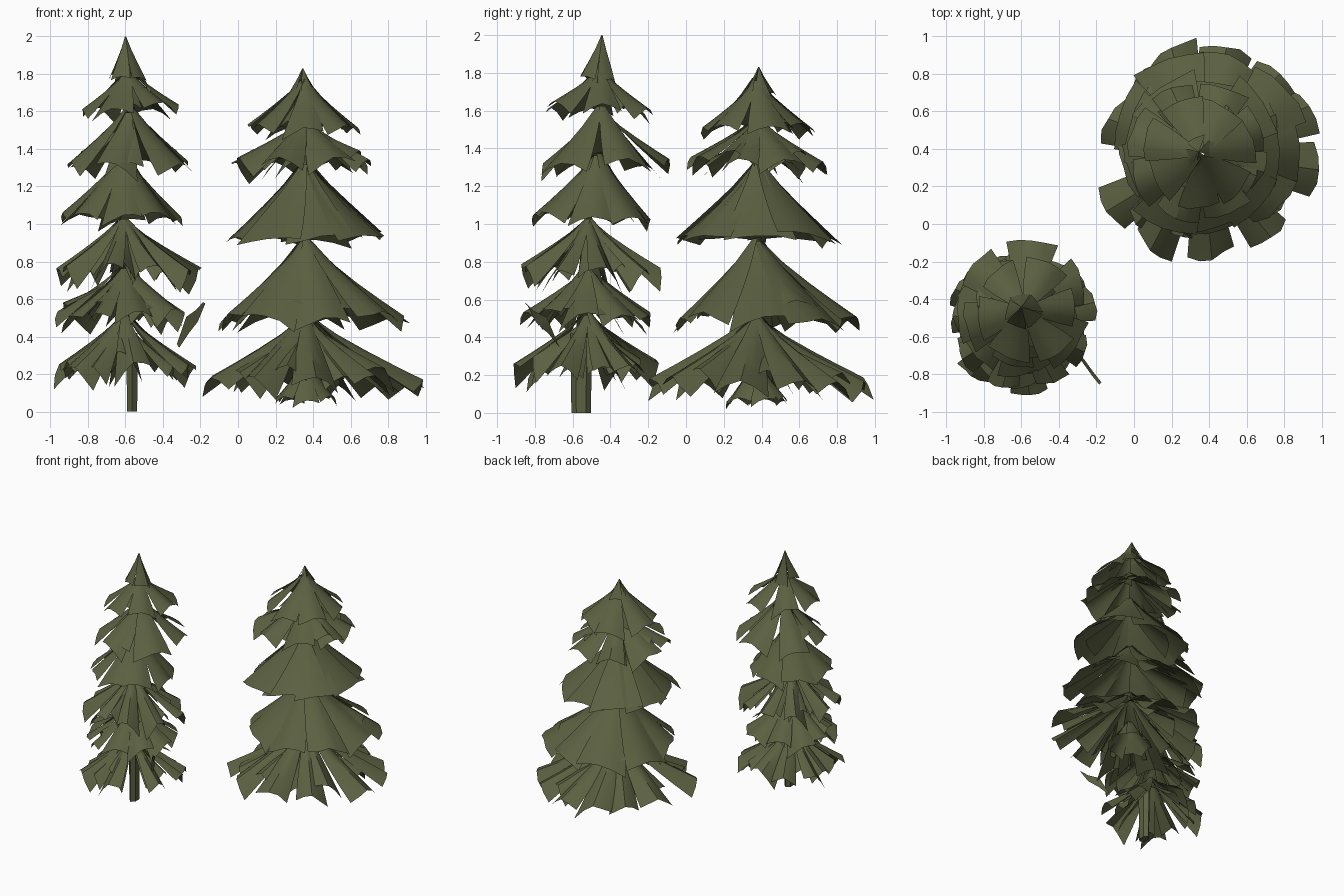
import bpy, bmesh, math, random
from mathutils import Vector

if "Cube" in bpy.data.objects:
    bpy.data.objects.remove(bpy.data.objects["Cube"])

random.seed(11)
green = bpy.data.materials.new("dark olive green")
green.diffuse_color = (0.104, 0.116, 0.052, 1)
green.use_nodes = True
green.node_tree.nodes["Principled BSDF"].inputs["Base Color"].default_value = green.diffuse_color
STEPS, COLS = 4, 5
jit = lambda a: random.uniform(-a, a)


def finish(name, bm):
    me = bpy.data.meshes.new(name)
    bm.to_mesh(me)
    bm.free()
    ob = bpy.data.objects.new(name, me)
    bpy.context.collection.objects.link(ob)
    me.materials.append(green)
    bpy.ops.object.select_all(action='DESELECT')
    ob.select_set(True)
    bpy.context.view_layer.objects.active = ob
    bpy.ops.object.shade_smooth_by_angle(angle=math.radians(35))
    return ob


def bough(bm, top, tip, z0, z1, ang, r, spread, fold, twist=0.0, r0=0.015, w0=0.012):
    """Drooping folded sheet from the tier's top out to a squarish end."""
    rows = []
    slant = jit(0.06)
    ends = [slant * (2 * j / (COLS - 1) - 1) + jit(0.02) for j in range(COLS)]
    for i in range(STEPS + 1):
        s = i / STEPS
        row = []
        for j in range(COLS):
            u = 2 * j / (COLS - 1) - 1
            t = s * (1 + ends[j] * s)
            d = r0 + (r - r0) * t
            w = (w0 + d * math.tan(spread) * (1 - 0.12 * s * s)) * u
            z = z0 + (z1 - z0) * t ** 0.86
            z -= fold * abs(u) ** 1.5 * s * r + twist * u * s * r
            d -= 0.06 * r * u * u * s
            cx = top[0] + (tip[0] - top[0]) * s
            cy = top[1] + (tip[1] - top[1]) * s
            c, n = math.cos(ang), math.sin(ang)
            row.append(bm.verts.new((cx + d * c - w * n, cy + d * n + w * c, z)))
        rows.append(row)
    for a, b in zip(rows, rows[1:]):
        for j in range(COLS - 1):
            bm.faces.new((a[j], b[j], b[j + 1], a[j + 1]))


def tier(name, top, tip, z0, z1, r, angles, spread, fold, inner, mess):
    """One whorl: main boughs plus shorter ones tucked underneath."""
    bm = bmesh.new()
    for a in angles:
        bough(bm, top, tip, z0 + jit(0.015), z1 + jit(0.02) + fold * r * 0.4,
              math.radians(a) + jit(0.05), r * (0.97 + jit(0.06)), spread * (1 + jit(0.12)),
              fold, jit(mess))
    for k in range(inner):
        a = math.tau * (k + random.random() * 0.7) / inner
        q = random.uniform(0.62, 0.88)
        h = z0 - z1
        bough(bm, top, tip, z0 - h * random.uniform(0.08, 0.25), z1 + h * 0.16 + jit(0.04), a,
              r * q, spread * 0.95, fold * 1.2, jit(mess * 1.4))
    finish(name, bm)


def ring(n, start):
    return [start + 360 * k / n for k in range(n)]


def pointed_top(name, apex, foot, z0, z1, r, n, start):
    bm = bmesh.new()
    for a in ring(n, start):
        bough(bm, apex, foot, z0, z1 + jit(0.03), math.radians(a), r, 0.6, 0.1, 0, 0.002, 0.001)
    finish(name, bm)


# ---- wide tree: tip centre, top z, bottom z, radius, bough angles, spread, fold, inner, mess
C2 = (0.36, 0.375)
base = [-5, 27, 50, 77, 106, 130, 160, 207, 238, 272, 308]
wide = [
    (0.35, 0.385, 1.76, 1.50, 0.30, ring(7, 10), 0.40, 0.14, 3, 0.10),
    (0.35, 0.385, 1.55, 1.32, 0.38, ring(8, 25), 0.33, 0.16, 7, 0.15),
    (0.36, 0.37, 1.32, 0.92, 0.43, ring(9, 0), 0.44, 0.05, 3, 0.04),
    (0.40, 0.42, 0.92, 0.49, 0.50, ring(9, -2), 0.36, 0.10, 5, 0.08),
    (0.38, 0.365, 0.51, 0.15, 0.60, base, 0.23, 0.13, 9, 0.10),
]
for i, (x, y, z0, z1, r, angs, sp, fo, inn, ms) in enumerate(wide):
    tier(f"wide_tree_tier_{i + 1}", C2, (x, y), z0, z1, r, angs, sp, fo, inn, ms)
pointed_top("wide_tree_tip", (0.345, 0.385), (0.355, 0.38), 1.83, 1.67, 0.085, 4, 20)

# short ragged skirt at the foot of the wide tree
bm = bmesh.new()
for a in ring(7, 15):
    bough(bm, C2, C2, 0.26, 0.07 + jit(0.015), math.radians(a), 0.16, 0.4, 0.15, jit(0.1))
finish("wide_tree_foot", bm)

# ---- narrow tree: axis leans slightly, so each tier has its own centre
low = [88, 62, 31, 6, 335, 298, 276, 250, 228, 190, 168, 140, 118]
slim = [
    (-0.57, -0.47, 1.81, 1.61, 0.28, ring(6, 5), 0.40, 0.18, 2, 0.15),
    (-0.59, -0.43, 1.61, 1.31, 0.35, ring(6, 20), 0.38, 0.16, 3, 0.15),
    (-0.62, -0.51, 1.37, 1.03, 0.32, ring(8, 0), 0.40, 0.12, 3, 0.10),
    (-0.59, -0.52, 1.03, 0.74, 0.39, ring(9, 14), 0.23, 0.20, 9, 0.22),
    (-0.62, -0.52, 0.77, 0.50, 0.36, ring(10, 30), 0.28, 0.14, 8, 0.15),
    (-0.60, -0.52, 0.52, 0.22, 0.39, low[::2] + [20, 155], 0.23, 0.18, 8, 0.20),
]
prev = (-0.60, -0.45)
for i, (x, y, z0, z1, r, angs, sp, fo, inn, ms) in enumerate(slim):
    mid = ((x + prev[0]) / 2, (y + prev[1]) / 2)
    tier(f"narrow_tree_tier_{i + 1}", mid, (x, y), z0, z1, r, angs, sp, fo, inn, ms)
    prev = (x, y)
pointed_top("narrow_tree_tip", (-0.60, -0.445), (-0.59, -0.465), 2.0, 1.77, 0.09, 5, 30)

# bare trunk under the narrow tree
bm = bmesh.new()
bmesh.ops.create_cone(bm, cap_ends=True, segments=6, radius1=0.045, radius2=0.05, depth=0.42)
for v in bm.verts:
    v.co.x = v.co.x * 0.7 - 0.565
    v.co.y = v.co.y * 1.15 - 0.555
    v.co.z += 0.21
finish("narrow_tree_trunk", bm)

# loose stray twig beside the narrow tree
bm = bmesh.new()
path = [Vector(p) for p in ((-0.32, -0.67, 0.35), (-0.27, -0.73, 0.46), (-0.22, -0.80, 0.51), (-0.18, -0.85, 0.58))]
rows = [(bm.verts.new(p + Vector((-0.006, -0.006, w))), bm.verts.new(p + Vector((0.006, 0.006, -w))))
        for p, w in zip(path, (0.01, 0.045, 0.03, 0.003))]
for a, b in zip(rows, rows[1:]):
    bm.faces.new((a[0], a[1], b[1], b[0]))
finish("narrow_tree_stray_twig", bm)
